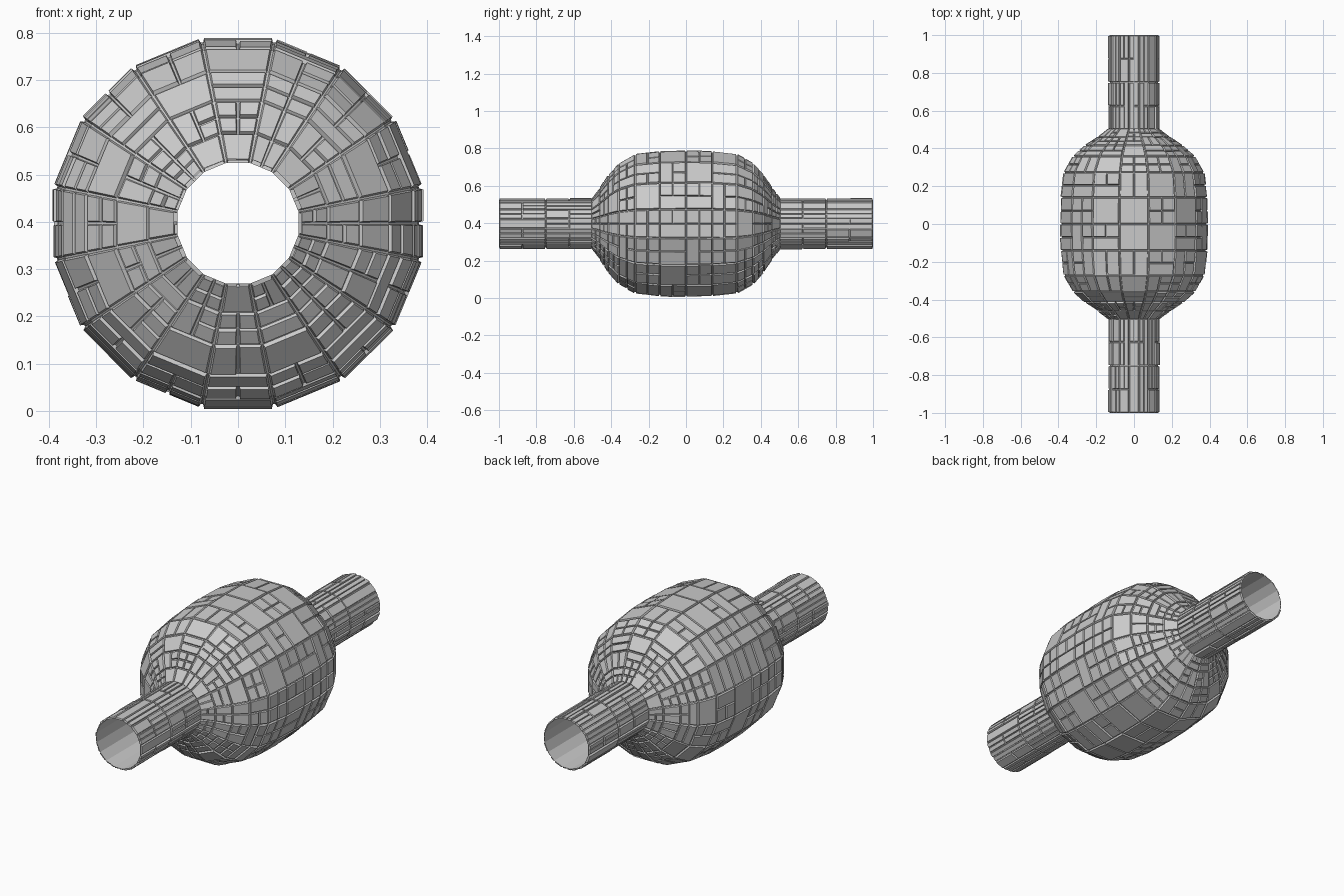
import bpy, random, math
from mathutils import Vector

if "Cube" in bpy.data.objects:
    bpy.data.objects.remove(bpy.data.objects["Cube"])

random.seed(7)
SIDES = 16
CZ = 0.397            # height of the long axis
GAP = 0.0045          # half width of the groove between plates

# Ways of dividing a base facet into raised plates: (u0, v0, u1, v1)
LAYOUTS = [
    [(0, 0, 1, 1)],
    [(0, 0, .5, 1), (.5, 0, 1, 1)],
    [(0, 0, 1, .5), (0, .5, 1, 1)],
    [(0, 0, .5, .5), (.5, 0, 1, .5), (0, .5, .5, 1), (.5, .5, 1, 1)],
    [(0, 0, .5, .5), (.5, 0, 1, .5), (0, .5, 1, 1)],
    [(0, 0, .5, 1), (.5, 0, 1, .5), (.5, .5, 1, 1)],
    [(0, 0, 1, .5), (0, .5, .5, 1), (.5, .5, 1, 1)],
]
WEIGHTS = [2, 2, 2, 4, 2, 2, 2]


def add_plate(verts, faces, quad, cell):
    """Raised, slightly tapered plate on part of a facet (u along axis, v around)."""
    a, b, c, d = quad
    n = (c - a).cross(d - b).normalized()
    u0, v0, u1, v1 = cell
    lu = ((b - a).length + (c - d).length) / 2
    lv = ((d - a).length + (c - b).length) / 2
    h = random.uniform(0.006, 0.010)

    def ring(gap, lift):
        gu = min(gap / lu, (u1 - u0) * .12)
        gv = min(gap / lv, (v1 - v0) * .12)
        pts = []
        for u, v in ((u0 + gu, v0 + gv), (u1 - gu, v0 + gv),
                     (u1 - gu, v1 - gv), (u0 + gu, v1 - gv)):
            p = a.lerp(b, u).lerp(d.lerp(c, u), v)
            pts.append(p + n * lift)
        return pts

    s = len(verts)
    verts += ring(GAP * .5, 0) + ring(GAP, h)
    faces.append((s + 4, s + 5, s + 6, s + 7))
    for i in range(4):
        j = (i + 1) % 4
        faces.append((s + i, s + j, s + 4 + j, s + 4 + i))


def plated_shell(name, profile):
    """Faceted lathe about the long axis, covered in raised plates."""
    verts, faces = [], []
    for y, r in profile:
        for k in range(SIDES):
            t = 2 * math.pi * (k + .5) / SIDES
            verts.append(Vector((r * math.cos(t), y, CZ + r * math.sin(t))))
    for i in range(len(profile) - 1):
        for k in range(SIDES):
            m = (k + 1) % SIDES
            f = (i * SIDES + k, (i + 1) * SIDES + k,
                 (i + 1) * SIDES + m, i * SIDES + m)
            faces.append(f)
            quad = [verts[q] for q in f]
            for cell in random.choices(LAYOUTS, WEIGHTS)[0]:
                add_plate(verts, faces, quad, cell)
    mesh = bpy.data.meshes.new(name)
    mesh.from_pydata([tuple(v) for v in verts], [], faces)
    mesh.update()
    ob = bpy.data.objects.new(name, mesh)
    bpy.context.collection.objects.link(ob)
    return ob


# Rounded drum in the middle
half = [(.14, .387), (.27, .372), (.355, .323), (.41, .26), (.455, .19), (.5, .13)]
drum = [(-y, r) for y, r in reversed(half)] + [(0, .390)] + half
plated_shell("central_drum", drum)

# Open pipes at both ends
pipe = [(.5, .13), (.75, .13), (1.0, .13)]
plated_shell("rear_pipe", pipe)
plated_shell("front_pipe", [(-y, r) for y, r in reversed(pipe)])
